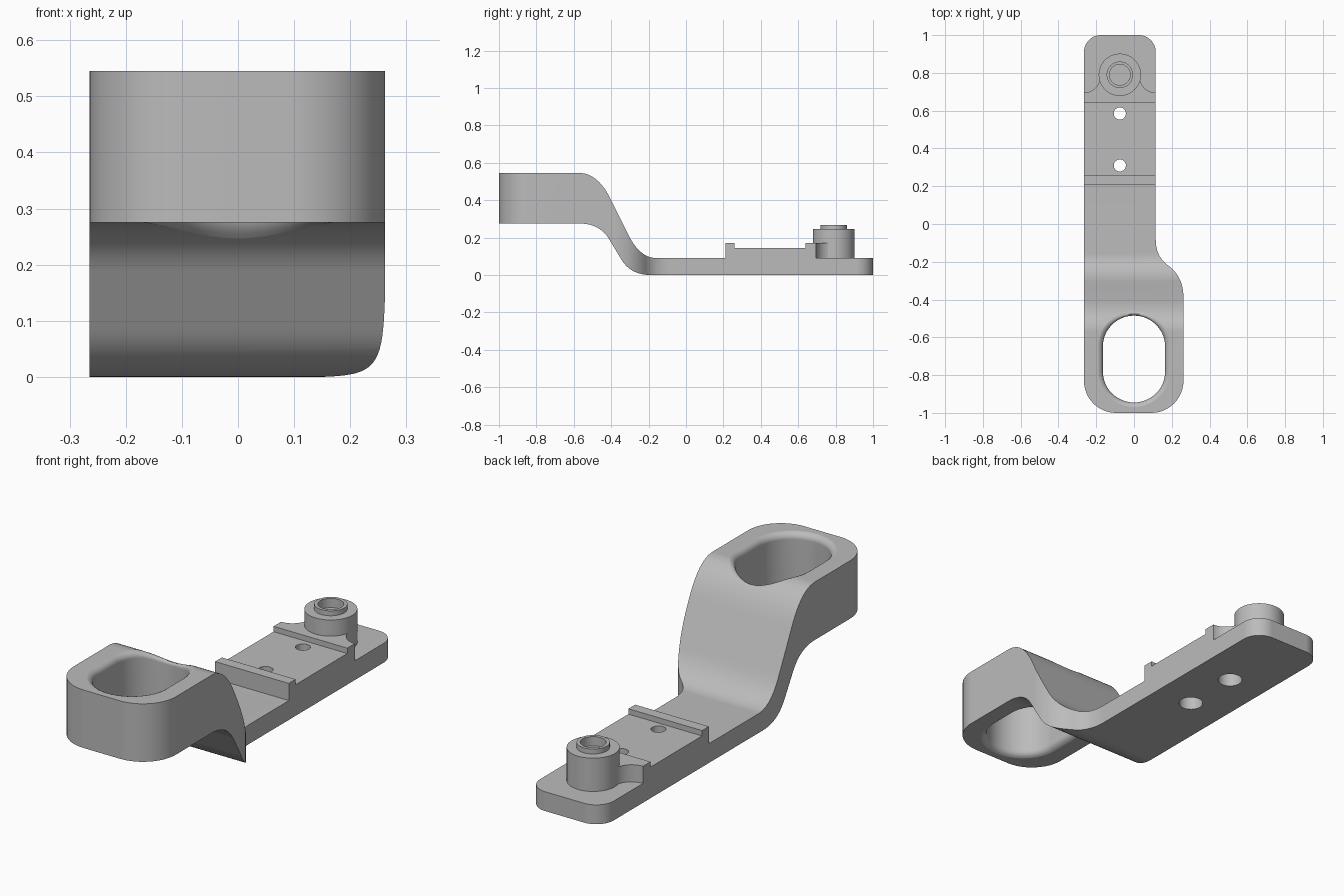
import bpy, bmesh
from math import sin, cos, pi, radians
from mathutils import Vector

cube = bpy.data.objects.get("Cube")
if cube:
    bpy.data.objects.remove(cube)

GREY = bpy.data.materials.new("plain grey")
GREY.use_nodes = True
GREY.diffuse_color = (0.5, 0.5, 0.5, 1)
GREY.node_tree.nodes["Principled BSDF"].inputs["Base Color"].default_value = (0.5, 0.5, 0.5, 1)


def loft(name, rings):
    """Closed solid through equal-sized rings of points."""
    bm = bmesh.new()
    loops = [[bm.verts.new(p) for p in ring] for ring in rings]
    n = len(loops[0])
    for a, b in zip(loops, loops[1:]):
        for i in range(n):
            bm.faces.new((a[i], a[(i + 1) % n], b[(i + 1) % n], b[i]))
    bm.faces.new(loops[0][::-1])
    bm.faces.new(loops[-1])
    bmesh.ops.recalc_face_normals(bm, faces=bm.faces)
    mesh = bpy.data.meshes.new(name)
    bm.to_mesh(mesh)
    bm.free()
    mesh.materials.append(GREY)
    obj = bpy.data.objects.new(name, mesh)
    bpy.context.collection.objects.link(obj)
    return obj


def prism(name, pts, z0, z1):
    return loft(name, [[(x, y, z) for x, y in pts] for z in (z0, z1)])


def lathe(name, profile, cx, cy, n=48):
    return loft(name, [[(cx + r * cos(2 * pi * i / n), cy + r * sin(2 * pi * i / n), z)
                        for i in range(n)] for r, z in profile])


def bend(a, ctrl, b, n=12):
    """Curved corner from a to b."""
    a, c, b = Vector(a), Vector(ctrl), Vector(b)
    return [tuple(a * (1 - t) ** 2 + c * 2 * t * (1 - t) + b * t * t)
            for t in (i / n for i in range(n + 1))]


def arc(cx, cy, r, start, end, n=12):
    return [(cx + r * cos(radians(start + (end - start) * i / n)),
             cy + r * sin(radians(start + (end - start) * i / n))) for i in range(n + 1)]


def boolean(obj, other, operation):
    mod = obj.modifiers.new(operation.lower(), 'BOOLEAN')
    mod.object, mod.operation, mod.solver = other, operation, 'EXACT'
    bpy.context.view_layer.objects.active = obj
    bpy.ops.object.modifier_apply(modifier=mod.name)
    bpy.data.objects.remove(other)


def finish(obj):
    bpy.ops.object.select_all(action='DESELECT')
    obj.select_set(True)
    bpy.context.view_layer.objects.active = obj
    bpy.ops.object.shade_smooth_by_angle(angle=radians(32))
    obj.modifiers.new("even shading", 'WEIGHTED_NORMAL').keep_sharp = True


def height(path, y):
    for (y0, z0), (y1, z1) in zip(path, path[1:]):
        if y0 <= y <= y1:
            return z0 + (z1 - z0) * (y - y0) / (y1 - y0)


LEFT, RIGHT, WIDE = -0.265, 0.115, 0.262
MID = -0.075
FLOOR = 0.09

# Cranked side profile with a raised pad and a lip
upper = [(-1.1, 0.545)] + bend((-0.57, 0.545), (-0.47, 0.545), (-0.40, 0.40)) \
    + bend((-0.31, 0.22), (-0.25, FLOOR), (-0.155, FLOOR))
lower = [(-1.1, 0.275)] + bend((-0.57, 0.275), (-0.46, 0.275), (-0.41, 0.19)) \
    + bend((-0.35, 0.09), (-0.30, 0), (-0.19, 0))
steps = [(0.21, FLOOR), (0.21, 0.17), (0.26, 0.17), (0.26, 0.145),
         (0.64, 0.145), (0.64, FLOOR), (1.1, FLOOR), (1.1, 0)]
side = upper + steps + lower[::-1]
body = loft("bracket_body", [[(x, y, z) for y, z in side] for x in (-0.4, 0.4)])

# Plan outline trims the body
plan = arc(LEFT + 0.17, -0.83, 0.17, 180, 270) + arc(WIDE - 0.17, -0.83, 0.17, 270, 360) \
    + bend((WIDE, -0.39), (WIDE, -0.275), (0.175, -0.215)) \
    + bend((0.175, -0.215), (RIGHT, -0.17), (RIGHT, -0.08))[1:] \
    + arc(RIGHT - 0.09, 0.91, 0.09, 0, 90) + arc(LEFT + 0.09, 0.91, 0.09, 90, 180)
boolean(body, prism("outline_cutter", plan, -0.2, 0.8), 'INTERSECT')

# Slot with softly rounded rims that follow the surface
def slot_ring(offset, path, dz):
    r = 0.165 + offset
    pts = arc(0, -0.65, r, 0, 180, 24) + arc(0, -0.78, r, 180, 360, 24)
    return [(x, y, height(path, y) + dz) for x, y in pts]


RIM = 0.03
angles = [radians(a) for a in range(0, 76, 15)]
curve = [(RIM * (1 - cos(a)), RIM * (sin(a) - 1)) for a in angles]
curve += [(RIM * 1.25, 0.006), (RIM * 1.25, 0.15)]
rings = [slot_ring(o, lower, -d) for o, d in reversed(curve)]
rings += [slot_ring(o, upper, d) for o, d in curve]
boolean(body, loft("slot_cutter", rings), 'DIFFERENCE')

# Counterbored screw holes
for y in (0.31, 0.585):
    boolean(body, lathe("screw_hole_cutter",
                        [(0.054, -0.1), (0.054, 0.07), (0.032, 0.07), (0.032, 0.3)], MID, y, 32),
            'DIFFERENCE')
finish(body)

# Web behind the boss with scooped corners
web_plan = [(LEFT, 0.64), (RIGHT, 0.64)] + arc(RIGHT, 0.78, 0.085, 270, 180) \
    + arc(LEFT, 0.78, 0.085, 0, -90)
finish(prism("boss_web", web_plan, FLOOR, 0.17))

# Round boss with a raised collar and shallow socket
finish(lathe("round_boss", [(0.112, FLOOR), (0.112, 0.245), (0.07, 0.245), (0.07, 0.268),
                            (0.055, 0.268), (0.055, 0.225)], MID, 0.79))
